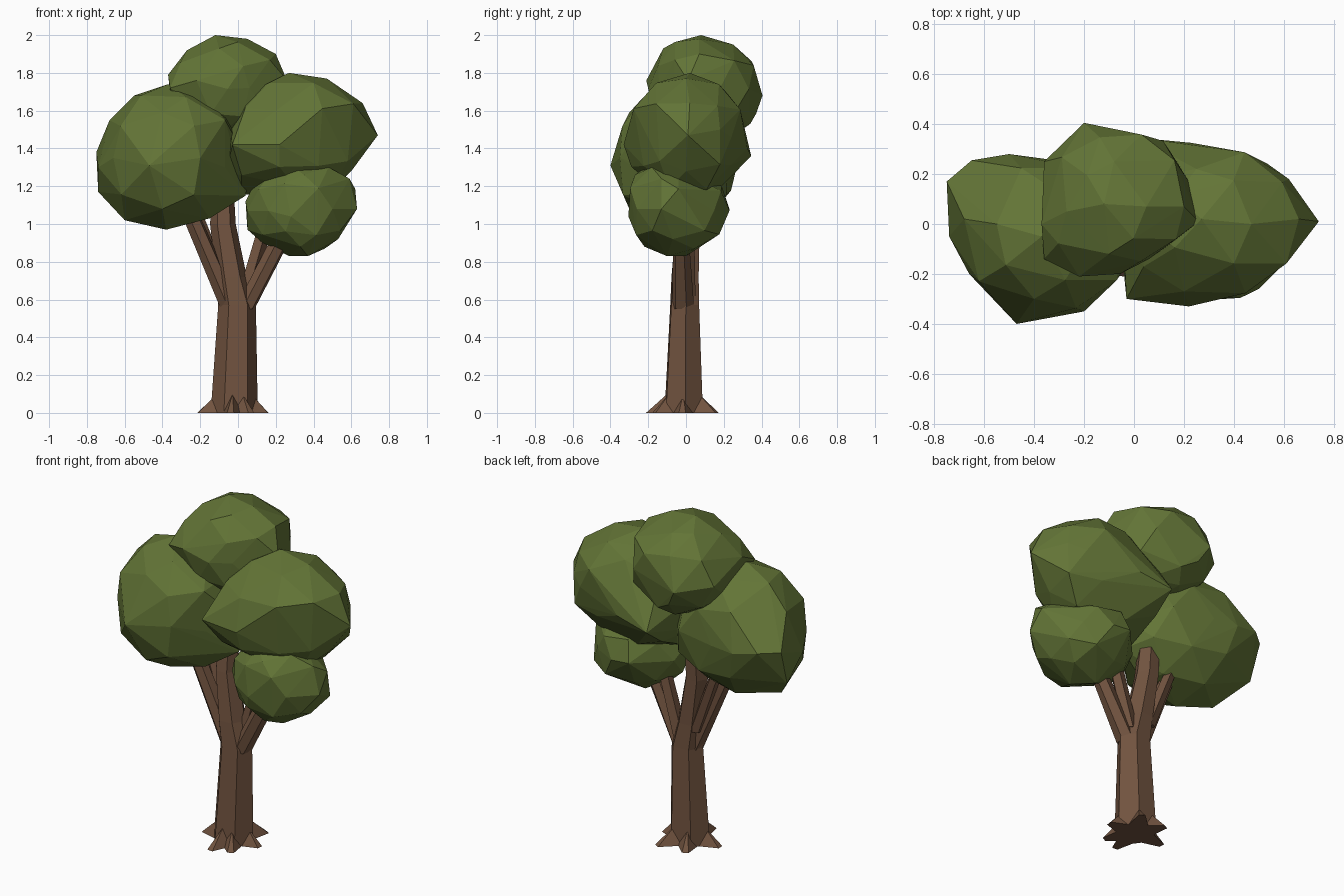
import bpy, bmesh, math
from mathutils import Vector


def material(name, rgb):
    m = bpy.data.materials.new(name)
    m.diffuse_color = (*rgb, 1)
    return m


LEAF = material("leaf_green", (0.123, 0.175, 0.037))
BARK = material("bark_brown", (0.165, 0.087, 0.05))


def finish(name, bm, mat):
    bmesh.ops.recalc_face_normals(bm, faces=bm.faces[:])
    me = bpy.data.meshes.new(name)
    bm.to_mesh(me)
    bm.free()
    me.materials.append(mat)
    ob = bpy.data.objects.new(name, me)
    bpy.context.collection.objects.link(ob)
    return ob


def hull(name, points, mat):
    bm = bmesh.new()
    for p in points:
        bm.verts.new(p)
    bmesh.ops.convex_hull(bm, input=bm.verts[:])
    loose = [v for v in bm.verts if not v.link_faces]
    bmesh.ops.delete(bm, geom=loose, context='VERTS')
    return finish(name, bm, mat)


def foliage(name, lo, hi, corners):
    """Low-poly ball: hull of the given corners and a ball shaped to follow them."""
    lo, hi = Vector(lo), Vector(hi)
    c, h = (lo + hi) / 2, (hi - lo) / 2
    pts = [Vector((p[i] - c[i]) / h[i] for i in range(3)) for p in corners]
    ball = bmesh.new()
    bmesh.ops.create_icosphere(ball, subdivisions=2, radius=1)
    dirs = [v.co.normalized() for v in ball.verts]
    ball.free()
    out = [Vector(p) for p in corners]
    for d in dirs:
        if max(d.dot(p.normalized()) for p in pts) > 0.94:
            continue
        ws = [math.exp(25 * (d.dot(p.normalized()) - 1)) for p in pts]
        r = (0.06 + sum(w * p.length for w, p in zip(ws, pts))) / (0.06 + sum(ws))
        q = d * r
        out.append(Vector(c[i] + h[i] * max(-1, min(1, q[i])) for i in range(3)))
    return hull(name, out, LEAF)


def limb(name, rings, sides, turn=0.0):
    """Closed tube of level rings: (x, y, z, x radius, y radius)."""
    bm = bmesh.new()
    loops = []
    for x, y, z, rx, ry in rings:
        loops.append([bm.verts.new((x + rx * math.cos(turn + math.tau * k / sides),
                                    y + ry * math.sin(turn + math.tau * k / sides), z))
                      for k in range(sides)])
    for a, b in zip(loops, loops[1:]):
        for k in range(sides):
            n = (k + 1) % sides
            bm.faces.new((a[k], a[n], b[n], b[k]))
    bm.faces.new(loops[0][::-1])
    bm.faces.new(loops[-1])
    return finish(name, bm, BARK)


def root(name, x, y):
    """Blunt wedge from the trunk foot out to a tip on the ground."""
    out = Vector((x + 0.02, y + 0.01, 0)).normalized()
    side = Vector((-out.y, out.x, 0))
    foot = Vector((-0.02, -0.01, 0)) + out * 0.07
    tip = Vector((x, y, 0))
    hull(name, (foot + side * 0.06, foot - side * 0.06, tip + side * 0.018,
                tip - side * 0.018, foot + out * 0.02 + Vector((0, 0, 0.1))), BARK)


# Trunk running up into the middle branch
limb("trunk", [(-0.02, -0.012, 0, 0.125, 0.113), (-0.005, -0.007, 0.57, 0.1, 0.085),
               (-0.035, -0.005, 0.72, 0.082, 0.08), (-0.08, 0.01, 1.0, 0.068, 0.07),
               (-0.08, 0.035, 1.25, 0.054, 0.058)], 6, 0.07)

# Side branches
limb("left_branch", [(-0.04, -0.01, 0.56, 0.058, 0.055), (-0.23, -0.03, 1.0, 0.05, 0.045),
                     (-0.3, -0.04, 1.15, 0.045, 0.04)], 6, 0.3)
limb("left_back_twig", [(-0.08, 0.02, 0.68, 0.04, 0.04), (-0.2, 0.035, 1.0, 0.035, 0.035),
                        (-0.25, 0.04, 1.12, 0.03, 0.03)], 5)
limb("right_branch", [(0.035, -0.015, 0.55, 0.055, 0.06), (0.205, -0.025, 0.88, 0.055, 0.045),
                      (0.27, -0.04, 1.0, 0.05, 0.04)], 6, 0.3)
limb("right_upper_twig", [(0.035, 0.01, 0.62, 0.045, 0.042), (0.13, 0.01, 0.95, 0.042, 0.036),
                          (0.19, 0.02, 1.2, 0.036, 0.034)], 5)

# Roots around the foot
for i, (x, y) in enumerate([(-0.215, -0.02), (-0.04, -0.21), (0.07, -0.17),
                            (0.16, -0.02), (0.08, 0.165), (-0.1, 0.15)]):
    root("root_%d" % (i + 1), x, y)

# Foliage balls
foliage("left_foliage", (-0.75, -0.40, 0.97), (0.07, 0.28, 1.74), [
    (-0.75, 0.17, 1.38), (-0.74, -0.05, 1.3), (-0.74, 0.1, 1.17), (-0.6, -0.05, 1.02),
    (-0.38, -0.1, 0.97), (-0.15, -0.1, 1.03), (0.04, -0.05, 1.15), (0.07, 0, 1.3),
    (-0.06, -0.05, 1.57), (-0.17, -0.05, 1.68), (-0.37, -0.05, 1.74), (-0.55, 0, 1.68),
    (-0.68, 0.02, 1.55), (-0.47, -0.4, 1.31), (-0.2, -0.35, 1.35), (-0.66, -0.2, 1.35),
    (-0.5, 0.28, 1.35), (-0.65, 0.255, 1.38), (-0.35, 0.26, 1.35), (-0.07, -0.2, 1.3),
    (-0.4, -0.3, 1.59), (-0.4, -0.3, 1.08)])
foliage("top_foliage", (-0.37, -0.21, 1.43), (0.26, 0.41, 2.0), [
    (-0.12, 0.08, 2.0), (0.05, 0.07, 1.98), (0.2, 0.07, 1.9), (0.26, 0.01, 1.76),
    (-0.27, 0.05, 1.92), (-0.37, 0, 1.79), (-0.36, 0.25, 1.7), (-0.2, 0.405, 1.68),
    (-0.02, 0.35, 1.68), (0.22, 0.17, 1.7), (0.06, -0.14, 1.72), (-0.22, -0.21, 1.76),
    (-0.36, -0.14, 1.72), (-0.05, 0.34, 1.53), (-0.05, 0.1, 1.43), (-0.08, 0.25, 1.95),
    (-0.1, -0.12, 1.93)])
foliage("right_foliage", (-0.07, -0.33, 1.12), (0.74, 0.35, 1.8), [
    (0.74, 0.01, 1.47), (0.66, 0.02, 1.64), (0.47, 0, 1.77), (0.27, 0.02, 1.8),
    (0.05, 0, 1.69), (-0.04, -0.05, 1.5), (-0.06, 0, 1.28), (0.02, 0, 1.16),
    (0.25, 0.05, 1.13), (0.6, 0, 1.28), (0.22, -0.33, 1.42), (-0.03, -0.3, 1.42),
    (0.5, -0.2, 1.4), (0.02, 0.345, 1.36), (0.23, 0.325, 1.4), (0.42, 0.25, 1.42),
    (0.62, 0.18, 1.5), (0.2, -0.27, 1.6), (0.25, 0.22, 1.69), (0.2, 0.17, 1.18),
    (0.3, -0.17, 1.2)])
foliage("lower_foliage", (0.04, -0.31, 0.83), (0.63, 0.23, 1.31), [
    (0.05, -0.04, 0.97), (0.04, -0.04, 1.12), (0.17, -0.15, 1.27), (0.28, -0.2, 1.31),
    (0.48, -0.18, 1.3), (0.59, -0.13, 1.24), (0.63, -0.13, 1.08), (0.53, -0.07, 0.92),
    (0.37, -0.1, 0.83), (0.27, 0, 0.83), (0.13, -0.05, 0.9), (0.28, -0.305, 1.04),
    (0.5, -0.26, 1.08), (0.35, -0.27, 1.26), (0.33, -0.22, 0.88), (0.25, 0.13, 0.92),
    (0.22, 0.23, 1.08), (0.25, 0.19, 1.2), (0.52, 0.05, 1.1), (0.45, 0.05, 1.22)])
